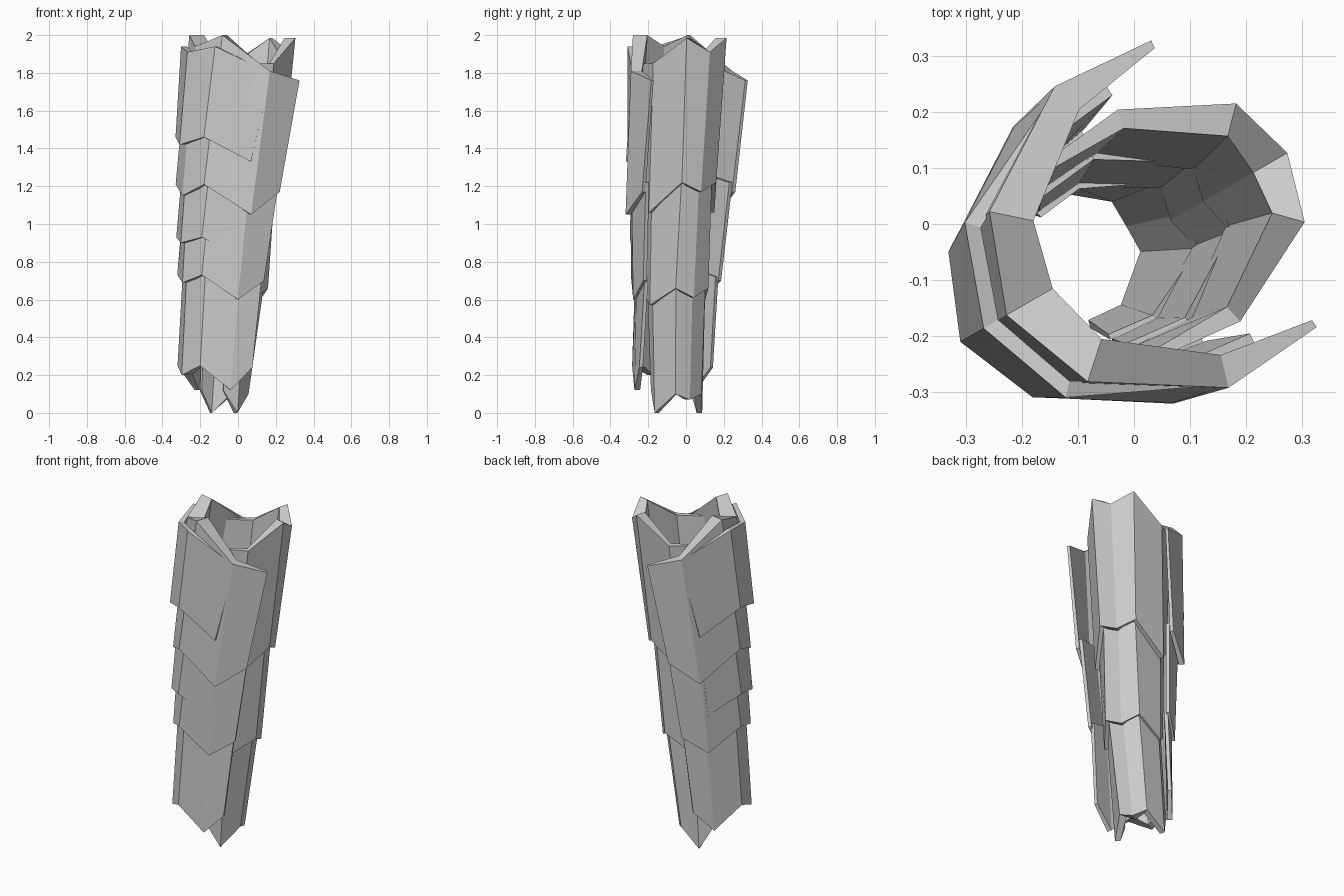
import bpy, bmesh
from mathutils import Vector
from math import cos, sin, pi

if "Cube" in bpy.data.objects:
    bpy.data.objects.remove(bpy.data.objects["Cube"])

ANGLE, SHIFT = pi / 6, -0.027      # direction and offset of the mirror plane


def place(u, w, z):
    """Local (along plane, across plane, height) to world."""
    v = w + SHIFT
    return (u * cos(ANGLE) - v * sin(ANGLE), u * sin(ANGLE) + v * cos(ANGLE), z)


def inset(half, thick):
    """Offset a half outline towards the inside of its C shape."""
    mirrored = Vector((half[1][0], -half[1][1]))
    pts = [mirrored] + [Vector(p[:2]) for p in half]
    side = 1 if half[0][0] > half[-1][0] else -1
    out = []
    for i, t in enumerate(thick, 1):
        a = pts[i - 1]
        b = pts[min(i + 1, len(pts) - 1)]
        d = (b - a).normalized()
        n = Vector((-d.y, d.x)) * side
        p = pts[i] + n * t
        out.append((p.x, max(p.y, 0) if i > 1 else 0, half[i - 1][2]))
    return out


def full(half, slide=0):
    """Mirror a half outline, spine point first, into a full one."""
    both = [(u, -w, z) for u, w, z in half[:0:-1]] + list(half)
    return [(u, w + slide, z) for u, w, z in both]


def shell(name, top, bottom, thick_top, thick_bottom, slide=0):
    """Thick C-shaped plate between two half outlines; slide skews its foot."""
    rings = [full(top), full(bottom, slide),
             full(inset(bottom, thick_bottom), slide), full(inset(top, thick_top))]
    bm = bmesh.new()
    rows = [[bm.verts.new(place(*p)) for p in r] for r in rings]
    for k in range(4):
        a, b = rows[k], rows[(k + 1) % 4]
        for i in range(len(a) - 1):
            bm.faces.new((a[i], a[i + 1], b[i + 1], b[i]))
    for end in (0, -1):
        bm.faces.new([r[end] for r in rows])
    bmesh.ops.recalc_face_normals(bm, faces=bm.faces)
    me = bpy.data.meshes.new(name)
    bm.to_mesh(me)
    bm.free()
    bpy.context.collection.objects.link(bpy.data.objects.new(name, me))


WIDE, THIN = (.06, .06, .03, .02), (.03, .03, .01)

# left stack: wrapping plates with long tips, and shorter overlay plates
shell("left_upper_plate",
      [(-.278, 0, 1.94), (-.212, .175, 2.0), (0, .31, 1.81), (.19, .295, 1.76)],
      [(-.356, 0, 1.15), (-.31, .15, 1.21), (-.1, .285, 1.05), (.075, .285, 1.17)],
      (.095, .08, .06, .015), WIDE)
shell("left_upper_overlay",
      [(-.325, 0, 1.91), (-.26, .18, 1.94), (.01, .308, 1.8)],
      [(-.373, 0, 1.42), (-.311, .15, 1.46), (-.1, .283, 1.33)], THIN, THIN)
shell("left_middle_plate",
      [(-.315, 0, 1.3), (-.25, .14, 1.3), (-.09, .255, 1.25), (.08, .265, 1.22)],
      [(-.355, 0, .69), (-.312, .13, .73), (-.14, .215, .6), (.006, .238, .7)],
      WIDE, WIDE)
shell("left_middle_overlay",
      [(-.335, 0, 1.25), (-.275, .145, 1.27), (-.1, .25, 1.2)],
      [(-.365, 0, .9), (-.315, .135, .93), (-.14, .218, .83)], THIN, THIN)
shell("left_lower_plate",
      [(-.325, 0, .8), (-.28, .12, .8), (-.12, .205, .75), (.0, .225, .72)],
      [(-.36, 0, .2), (-.316, .12, .25), (-.17, .19, .12), (-.058, .225, .24)],
      WIDE, WIDE)

# right stack: three nested plates leaning outward
shell("right_upper_plate",
      [(.3, 0, 1.91), (.265, .122, 1.985), (.077, .218, 1.85), (-.1, .2, 1.85)],
      [(.207, 0, 1.17), (.185, .105, 1.22), (.0, .2, 1.06), (-.12, .175, 1.16)],
      (.07, .06, .035, .015), (.08, .065, .035, .015))
shell("right_middle_plate",
      [(.187, 0, 1.25), (.165, .092, 1.29), (.0, .182, 1.2), (-.12, .16, 1.22)],
      [(.13, 0, .61), (.11, .1, .66), (-.05, .165, .57), (-.14, .145, .63)],
      (.035, .03, .02, .01), (.07, .055, .03, .015))
shell("right_lower_plate",
      [(.118, 0, .69), (.098, .09, .72), (-.05, .15, .66), (-.14, .13, .68)],
      [(.036, 0, .07), (.02, .08, .1), (-.085, .145, 0), (-.16, .125, .12)],
      (.035, .03, .02, .01), (.05, .045, .03, .015), slide=.03)
